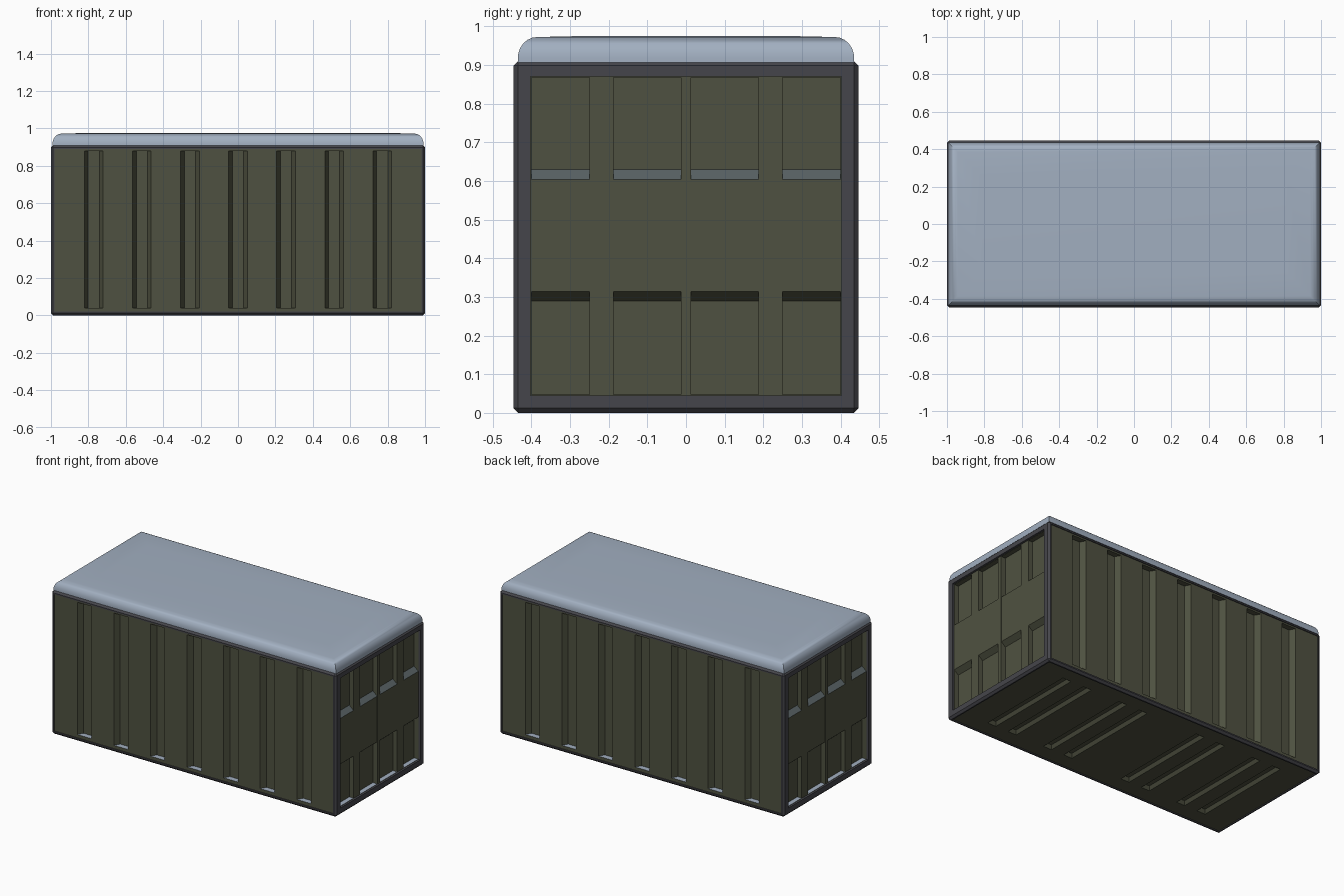
import bpy, bmesh, math

if "Cube" in bpy.data.objects:
    bpy.data.objects.remove(bpy.data.objects["Cube"])

def mat(name, c):
    m = bpy.data.materials.new(name)
    m.diffuse_color = (*c, 1)
    m.use_nodes = True
    m.node_tree.nodes["Principled BSDF"].inputs["Base Color"].default_value = m.diffuse_color
    return m

GREEN = mat("green_paint", (0.078, 0.083, 0.052))
STEEL = mat("dark_steel", (0.06, 0.06, 0.07))
SNOW = mat("snow_white", (0.36, 0.43, 0.53))
DUST = mat("snow_dusting", (0.10, 0.125, 0.13))

def make(name, bm, mats):
    bmesh.ops.recalc_face_normals(bm, faces=bm.faces)
    me = bpy.data.meshes.new(name)
    bm.to_mesh(me)
    bm.free()
    ob = bpy.data.objects.new(name, me)
    bpy.context.collection.objects.link(ob)
    for m in mats:
        me.materials.append(m)
    return ob

def box(name, lo, hi, mats):
    bm = bmesh.new()
    bmesh.ops.create_cube(bm, size=1)
    for v in bm.verts:
        v.co = [lo[i] + (v.co[i] + 0.5) * (hi[i] - lo[i]) for i in range(3)]
    return make(name, bm, mats)

def cut(ob, cutter):
    mod = ob.modifiers.new("cut", 'BOOLEAN')
    mod.operation = 'DIFFERENCE'
    mod.solver = 'EXACT'
    mod.object = cutter
    bpy.context.view_layer.objects.active = ob
    bpy.ops.object.modifier_apply(modifier=mod.name)
    bpy.data.objects.remove(cutter)

def recess(bm, outer, inner, place, low_mat=0):
    """Tapered pocket: rects are (u0, u1, v0, v1); place(u, v, t) maps to 3D."""
    rings = []
    for t in (-0.3, 1.0):
        a, b, c, d = [o + (i - o) * t for o, i in zip(outer, inner)]
        rings.append([bm.verts.new(place(u, v, t)) for u, v in ((a, c), (b, c), (b, d), (a, d))])
    p, q = rings
    bm.faces.new(p)
    bm.faces.new(q)
    for i in range(4):
        f = bm.faces.new((p[i], p[(i + 1) % 4], q[(i + 1) % 4], q[i]))
        if i == 0:
            f.material_index = low_mat

# Corner frame: chamfered box opened along all sides
frame = box("corner_frame", (-1, -0.446, 0), (1, 0.446, 0.91), [STEEL])
bev = frame.modifiers.new("bevel", 'BEVEL')
bev.width = 0.012
bev.segments = 1
bpy.context.view_layer.objects.active = frame
bpy.ops.object.modifier_apply(modifier="bevel")
cut(frame, box("c1", (-0.98, -1, 0.02), (0.98, 1, 0.89), [STEEL]))
cut(frame, box("c2", (-2, -0.402, 0.045), (2, 0.402, 0.87), [STEEL]))
cut(frame, box("c3", (-0.98, -0.425, -1), (0.98, 0.425, 0.5), [STEEL]))

# Container body with pressed grooves in walls, doors and floor
BX, BY, BZ = 0.987, 0.44, 0.006
mats = [GREEN, SNOW, DUST]
body = box("container_body", (-BX, -BY, BZ), (BX, BY, 0.9), mats)
bm = bmesh.new()
for s in (-1, 1):
    # Side wall grooves
    for k in range(-3, 4):
        c = k * 0.257
        recess(bm, (c - 0.05, c + 0.05, 0.04, 0.88), (c - 0.03, c + 0.03, 0.04, 0.88),
               lambda u, v, t: (u, s * (BY - 0.035 * t), v), 1)
    # End wall pockets
    for y0, y1 in ((-0.4, -0.25), (-0.187, -0.013), (0.013, 0.187), (0.25, 0.4)):
        end = lambda u, v, t: (s * (BX - 0.03 * t), u, v)
        recess(bm, (y0, y1, 0.047, 0.314), (y0, y1, 0.047, 0.289), end, 1)
        recess(bm, (y0, y1, 0.604, 0.868), (y0, y1, 0.63, 0.868), end, 2)
    # Floor grooves
    for x in (0.21, 0.36, 0.62, 0.77):
        recess(bm, (s * x - 0.03, s * x + 0.03, -0.33, 0.33),
               (s * x - 0.017, s * x + 0.017, -0.315, 0.315),
               lambda u, v, t: (u, v, BZ + 0.02 * t))
cut(body, make("groove_cutter", bm, mats))

# Door centre strips
for s, side in ((-1, "left"), (1, "right")):
    x = sorted((s * 0.96, s * 0.99))
    box(side + "_door_strip", (x[0], -0.0125, 0.046), (x[1], 0.0125, 0.869), [GREEN])

# Snow blanket: rounded rectangular layers stacked up
bm = bmesh.new()
layers = [(0, 0.9), (0, 0.918)]
layers += [(0.05 * (1 - math.cos(a)), 0.918 + 0.054 * math.sin(a))
           for a in [math.radians(15 * i) for i in range(1, 7)]]
layers += [(0.18, 0.975)]
rings = []
for d, z in layers:
    x, y = 0.992 - d, 0.435 - d
    rings.append([bm.verts.new((x * i, y * j, z)) for i, j in ((-1, -1), (1, -1), (1, 1), (-1, 1))])
for p, q in zip(rings, rings[1:]):
    for i in range(4):
        bm.faces.new((p[i], p[(i + 1) % 4], q[(i + 1) % 4], q[i]))
bm.faces.new(rings[0])
bm.faces.new(rings[-1])
snow = make("snow_blanket", bm, [SNOW])
bpy.ops.object.select_all(action='DESELECT')
snow.select_set(True)
bpy.context.view_layer.objects.active = snow
bpy.ops.object.shade_smooth_by_angle(angle=math.radians(35))
